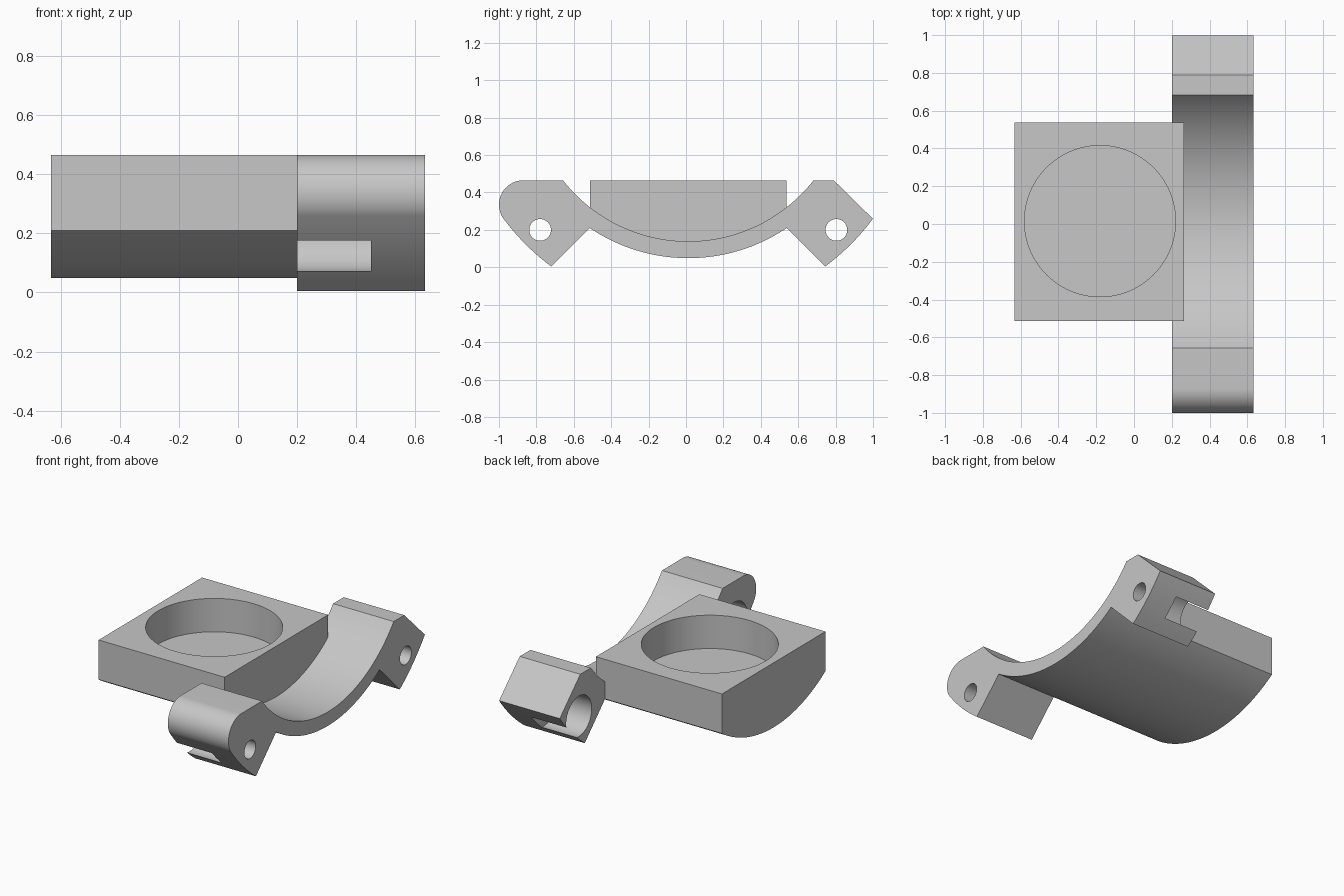
import bpy, bmesh, math

cube = bpy.data.objects.get("Cube")
if cube:
    bpy.data.objects.remove(cube, do_unlink=True)

grey = bpy.data.materials.new("plain grey")
grey.use_nodes = True
colour = (0.57, 0.57, 0.57, 1)
grey.diffuse_color = colour
grey.node_tree.nodes["Principled BSDF"].inputs["Base Color"].default_value = colour

CY, CZ = 0.012, 0.99            # shared axis of the saddle arcs
INNER, OUTER, RIM = 0.851, 0.941, 1.228
TOP = 0.465


def arc(cy, cz, r, start, end, n):
    """Points on a y-z arc, angles in degrees."""
    angles = [math.radians(start + (end - start) * i / n) for i in range(n + 1)]
    return [(cy + r * math.cos(a), cz + r * math.sin(a)) for a in angles]


def prism(name, profile, x0, x1):
    """Extrude a y-z profile along x."""
    bm = bmesh.new()
    face = bm.faces.new([bm.verts.new((x0, y, z)) for y, z in profile])
    new = bmesh.ops.extrude_face_region(bm, geom=[face])["geom"]
    bmesh.ops.translate(bm, vec=(x1 - x0, 0, 0),
                        verts=[v for v in new if isinstance(v, bmesh.types.BMVert)])
    bmesh.ops.recalc_face_normals(bm, faces=bm.faces)
    mesh = bpy.data.meshes.new(name)
    bm.to_mesh(mesh)
    bm.free()
    mesh.materials.append(grey)
    obj = bpy.data.objects.new(name, mesh)
    bpy.context.collection.objects.link(obj)
    return obj


def combine(target, other, operation):
    """Apply a boolean and discard the helper."""
    mod = target.modifiers.new(operation.lower(), "BOOLEAN")
    mod.operation, mod.solver, mod.object = operation, "EXACT", other
    bpy.context.view_layer.objects.active = target
    bpy.ops.object.modifier_apply(modifier=mod.name)
    bpy.data.objects.remove(other, do_unlink=True)


# Saddle clamp: inner arc, chamfered rear ear, outer arc, rounded front ear
half_in = math.degrees(math.acos((CZ - TOP) / INNER))
half_out = math.degrees(math.acos((CZ - 0.21) / OUTER))
under = arc(CY, CZ, OUTER, 270 + half_out, 270 - half_out, 48)
profile = arc(CY, CZ, INNER, 270 - half_in, 270 + half_in, 64)
profile += [(0.79, TOP)]
profile += arc(CY, CZ, RIM, 323.5, 306.6, 12)
profile += under
profile += arc(CY, CZ, RIM, 233.4, 216.6, 12)
profile += arc(-0.87, 0.335, 0.13, 216.6, 90, 24)[1:]
body = prism("saddle_clamp", profile, 0.20, 0.632)

# Square socket block sharing the clamp's outer arc
left, right = under[-1][0], under[0][0]
block = prism("socket_block", [(left, TOP), (right, TOP)] + under, -0.633, 0.265)

# Blind round socket in the block
bpy.ops.mesh.primitive_cylinder_add(vertices=96, radius=0.4, depth=0.4,
                                    location=(-0.18, 0.015, 0.45))
socket = bpy.context.object
socket.data.materials.append(grey)
combine(block, socket, "DIFFERENCE")
combine(body, block, "UNION")

# Bolt holes with wide counterbores that break through the ear rims
for side in (-1, 1):
    y = CY + side * 0.792
    for radius, x0, x1 in ((0.13, 0.1, 0.45), (0.058, 0.4, 0.7)):
        cutter = prism("bolt_cutter", arc(y, 0.2, radius, 0, 360, 48)[:-1], x0, x1)
        combine(body, cutter, "DIFFERENCE")

# Smooth curved walls, crisp edges
bpy.ops.object.select_all(action="DESELECT")
body.name = "socket_clamp_bracket"
body.select_set(True)
bpy.context.view_layer.objects.active = body
bpy.ops.object.shade_smooth_by_angle(angle=math.radians(20))
